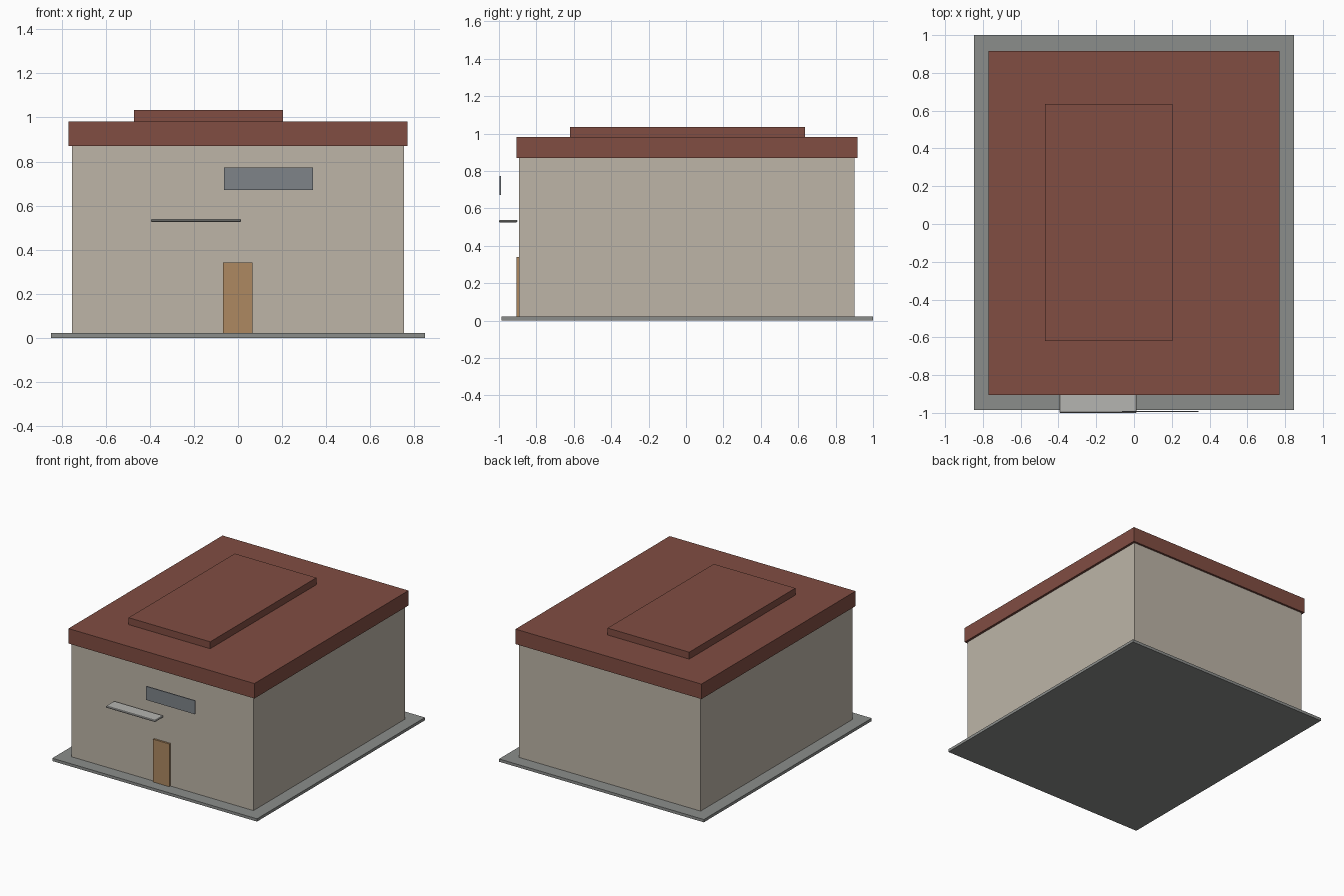
import bpy
import bmesh

if "Cube" in bpy.data.objects:
    bpy.data.objects.remove(bpy.data.objects["Cube"])


def material(name, rgb):
    mat = bpy.data.materials.new(name)
    mat.diffuse_color = (*rgb, 1.0)
    mat.use_nodes = True
    mat.node_tree.nodes["Principled BSDF"].inputs["Base Color"].default_value = mat.diffuse_color
    return mat


def box(name, x, y, z, mat, bevel=0.0):
    """Axis-aligned box from (min, max) ranges."""
    bm = bmesh.new()
    bmesh.ops.create_cube(bm, size=1.0)
    for v in bm.verts:
        v.co = [r[0] if c < 0 else r[1] for c, r in zip(v.co, (x, y, z))]
    mesh = bpy.data.meshes.new(name)
    bm.to_mesh(mesh)
    bm.free()
    mesh.materials.append(mat)
    obj = bpy.data.objects.new(name, mesh)
    bpy.context.collection.objects.link(obj)
    if bevel:
        mod = obj.modifiers.new("soft_edges", "BEVEL")
        mod.width = bevel
        mod.segments = 1
    return obj


concrete = material("concrete", (0.26, 0.27, 0.26))
plaster = material("plaster", (0.51, 0.46, 0.39))
roof_red = material("roof_red", (0.22, 0.075, 0.055))
wood = material("wood", (0.42, 0.25, 0.12))
glass = material("glass", (0.21, 0.23, 0.25))
pale = material("pale_concrete", (0.46, 0.46, 0.44))

# Ground slab and main block
box("base_slab", (-0.848, 0.848), (-0.986, 1.0), (0.0, 0.021), concrete)
box("walls", (-0.753, 0.753), (-0.892, 0.902), (0.021, 0.87), plaster)

# Roof slab with the raised, off-centre tier
box("roof", (-0.77, 0.77), (-0.906, 0.917), (0.87, 0.982), roof_red)
box("roof_tier", (-0.472, 0.204), (-0.62, 0.636), (0.982, 1.034), roof_red)

# Front details: door, floating window panel and canopy
box("door", (-0.068, 0.066), (-0.906, -0.892), (0.021, 0.341), wood)
box("window", (-0.063, 0.341), (-0.996, -0.989), (0.671, 0.773), glass)
box("canopy", (-0.395, 0.014), (-1.0, -0.902), (0.525, 0.539), pale, 0.004)
